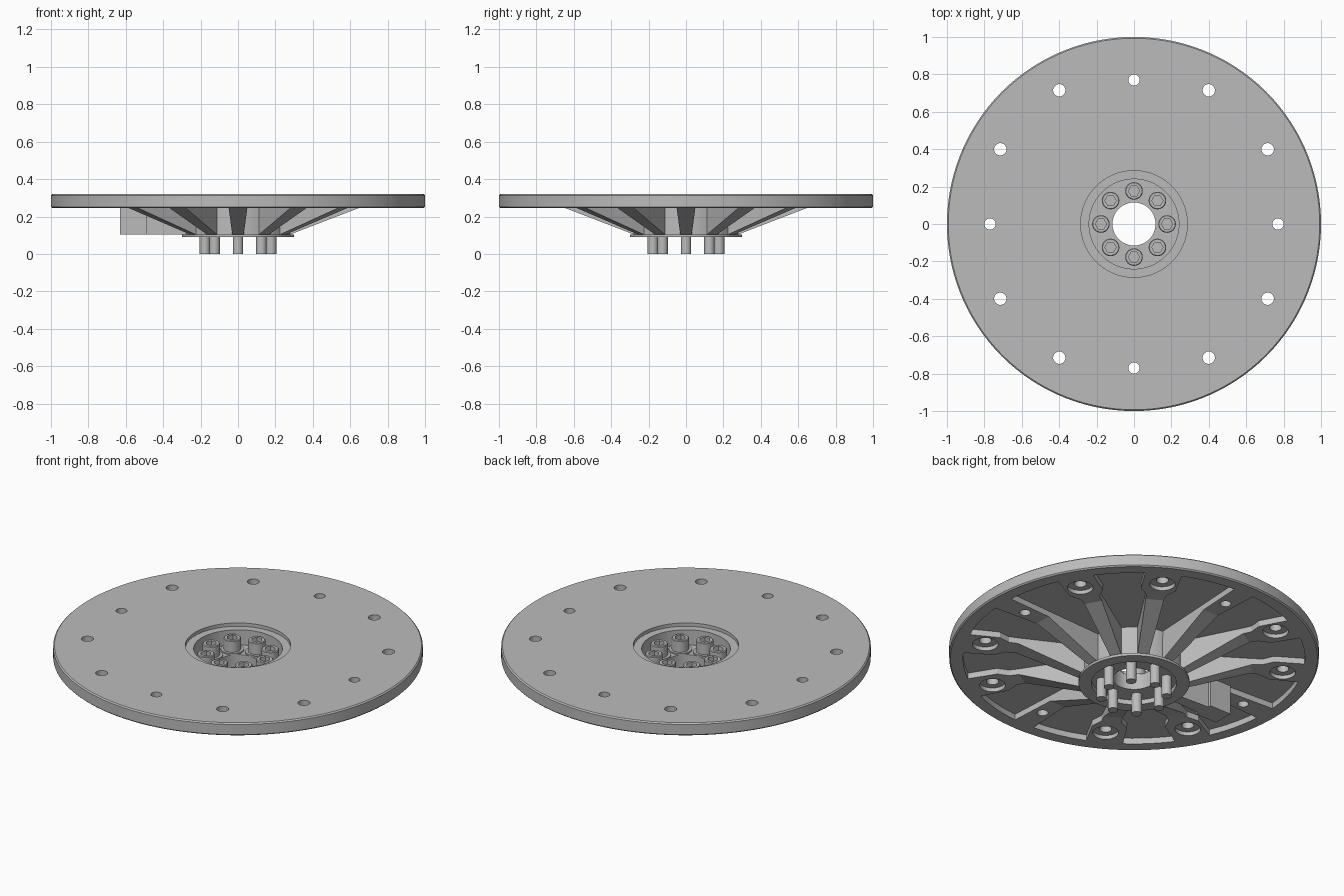
import bpy, bmesh, math
from mathutils import Vector

cube = bpy.data.objects.get("Cube")
if cube:
    bpy.data.objects.remove(cube, do_unlink=True)

grey = bpy.data.materials.new("metal_grey")
grey.use_nodes = True
grey.diffuse_color = (0.5, 0.5, 0.5, 1)
grey.node_tree.nodes["Principled BSDF"].inputs["Base Color"].default_value = (0.5, 0.5, 0.5, 1)


def finish(bm, name):
    bmesh.ops.recalc_face_normals(bm, faces=bm.faces)
    mesh = bpy.data.meshes.new(name)
    bm.to_mesh(mesh)
    bm.free()
    mesh.materials.append(grey)
    ob = bpy.data.objects.new(name, mesh)
    bpy.context.collection.objects.link(ob)
    return ob


def lathe(bm, profile, segs, centre=(0, 0), closed=True, hexes=()):
    """Revolve (radius, z) points; rings listed in hexes become hexagons."""
    rings = []
    for i, (r, z) in enumerate(profile):
        ring = []
        for s in range(segs):
            a = math.tau * s / segs
            k = r
            if i in hexes:
                k = r * math.cos(math.pi / 6) / math.cos(a % (math.pi / 3) - math.pi / 6)
            ring.append(bm.verts.new((centre[0] + k * math.cos(a), centre[1] + k * math.sin(a), z)))
        rings.append(ring)
    pairs = list(zip(rings, rings[1:]))
    if closed:
        pairs.append((rings[-1], rings[0]))
    else:
        bm.faces.new(rings[0])
        bm.faces.new(rings[-1])
    for a, b in pairs:
        for s in range(segs):
            t = (s + 1) % segs
            bm.faces.new((a[s], a[t], b[t], b[s]))


def prism(bm, outline, low, high):
    """Extrude an xy outline; low is a function of the point giving its bottom height."""
    bottom = [bm.verts.new((x, y, low((x, y)))) for x, y in outline]
    top = [bm.verts.new((x, y, high)) for x, y in outline]
    bm.faces.new(bottom)
    bm.faces.new(top)
    for i in range(len(outline)):
        j = (i + 1) % len(outline)
        bm.faces.new((bottom[i], bottom[j], top[j], top[i]))


def polar(r, deg):
    return (r * math.cos(math.radians(deg)), r * math.sin(math.radians(deg)))


def beside(deg, r, w):
    """Point at radius r, offset w sideways from the spoke at angle deg."""
    return polar(r, deg + math.degrees(math.asin(w / r)))


def cut(target, cutter):
    mod = target.modifiers.new("cut", 'BOOLEAN')
    mod.operation = 'DIFFERENCE'
    mod.solver = 'EXACT'
    mod.object = cutter
    bpy.ops.object.select_all(action='DESELECT')
    bpy.context.view_layer.objects.active = target
    target.select_set(True)
    bpy.ops.object.modifier_apply(modifier=mod.name)
    bpy.data.objects.remove(cutter, do_unlink=True)


# Large round plate with a stepped central opening
bm = bmesh.new()
lathe(bm, [(0.24, 0.25), (0.24, 0.30), (0.285, 0.30), (0.285, 0.32), (0.993, 0.32),
           (1, 0.313), (1, 0.252), (0.993, 0.245), (0.26, 0.245)], 120)
plate = finish(bm, "round_plate")

# Pockets in the underside, leaving plain spokes and spokes that flare around a hole
plain = [(0.275, 0.03), (0.65, 0.05), (0.925, 0.065)]
flared = [(0.275, 0.03), (0.65, 0.05), (0.70, 0.055), (0.76, 0.095), (0.925, 0.1)]
bm = bmesh.new()
for i in range(12):
    a, b = 30 * i, 30 * i + 30
    side_a = plain if i % 3 == 0 else flared
    side_b = plain if (i + 1) % 3 == 0 else flared
    start = a + math.degrees(math.asin(side_a[-1][1] / 0.925))
    end = b - math.degrees(math.asin(side_b[-1][1] / 0.925))
    outline = [beside(a, r, w) for r, w in side_a]
    outline += [polar(0.925, start + (end - start) * k / 6) for k in range(1, 6)]
    outline += [beside(b, r, -w) for r, w in reversed(side_b)]
    prism(bm, outline, lambda p: 0.2, 0.28)
cut(plate, finish(bm, "pocket_cutter"))

# Bolt holes: plain on the axes, counterbored from below elsewhere
bm = bmesh.new()
for q in range(4):
    lathe(bm, [(0.03, 0.2), (0.03, 0.4)], 24, polar(0.77, 90 * q), closed=False)
    for deg in (29.2, 60.8):
        lathe(bm, [(0.07, 0.2), (0.07, 0.268), (0.033, 0.268), (0.033, 0.4)], 24,
              polar(0.819, 90 * q + deg), closed=False)
cut(plate, finish(bm, "hole_cutter"))

# Hub cup with floor, central hole and bottom flange
bm = bmesh.new()
lathe(bm, [(0.115, 0.118), (0.115, 0.21), (0.24, 0.21), (0.24, 0.297), (0.28, 0.297),
           (0.28, 0.105), (0.3, 0.105), (0.3, 0.09), (0.23, 0.09), (0.23, 0.118)], 96)
hub = finish(bm, "hub")

# Sloping ribs from the hub to the plate
def rib_slope(p):
    return 0.1 if Vector(p).length < 0.4 else 0.246


for i in range(12):
    if i == 6:
        continue
    d = 30 * i
    bm = bmesh.new()
    prism(bm, [beside(d, 0.27, -0.03), beside(d, 0.65, -0.05),
               beside(d, 0.65, 0.05), beside(d, 0.27, 0.03)], rib_slope, 0.25)
    finish(bm, "rib_%02d" % (i + 1))

# Level rib ending in a wider block
bm = bmesh.new()
prism(bm, [(-0.27, -0.03), (-0.27, 0.03), (-0.5, 0.042), (-0.5, -0.042)], lambda p: 0.105, 0.285)
prism(bm, [(-0.49, -0.06), (-0.49, 0.06), (-0.63, 0.06), (-0.63, -0.06)], lambda p: 0.105, 0.285)
finish(bm, "block_rib")

# Ring of socket-head bolts with washers
for i in range(8):
    c = polar(0.177, 45 * i)
    bm = bmesh.new()
    lathe(bm, [(0.063, 0.205), (0.063, 0.218), (0.04, 0.218), (0.04, 0.205)], 24, c)
    finish(bm, "washer_%d" % (i + 1))
    bm = bmesh.new()
    lathe(bm, [(0.028, 0), (0.028, 0.212), (0.047, 0.212), (0.047, 0.282), (0.043, 0.286),
               (0.03, 0.286), (0.03, 0.255)], 24, c, closed=False, hexes=(5, 6))
    finish(bm, "bolt_%d" % (i + 1))

# Smooth the round walls, keep edges crisp
bpy.ops.object.select_all(action='DESELECT')
for ob in bpy.context.collection.objects:
    if ob.type == 'MESH' and grey.name in ob.data.materials:
        ob.select_set(True)
        bpy.context.view_layer.objects.active = ob
bpy.ops.object.shade_smooth_by_angle(angle=math.radians(25))
